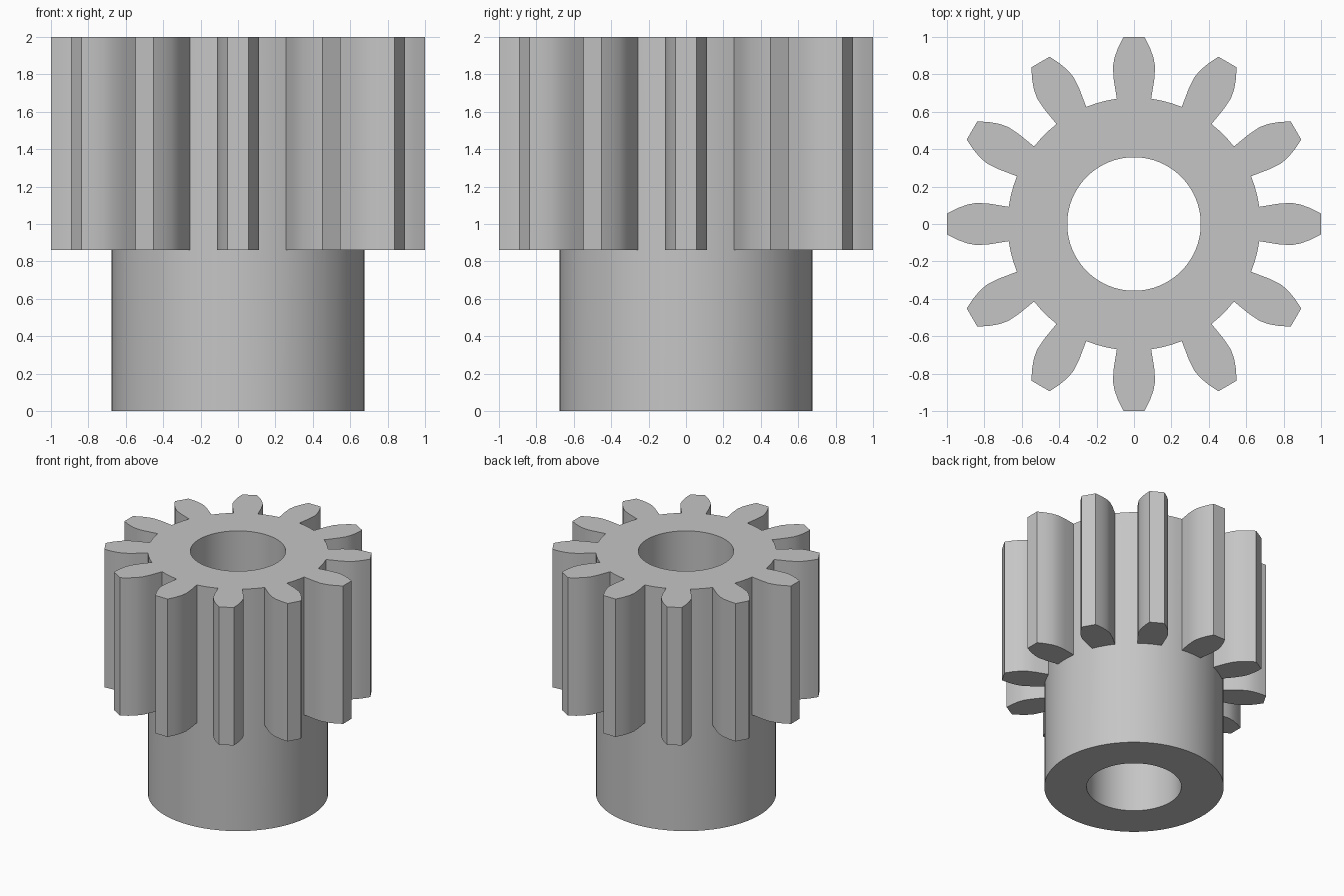
import bpy
import bmesh
from math import radians, cos, sin

if "Cube" in bpy.data.objects:
    bpy.data.objects.remove(bpy.data.objects["Cube"], do_unlink=True)

TEETH = 12
HUB_R, BORE_R = 0.676, 0.357
Z_BASE, Z_STEP, Z_TOP = 0.0, 0.86, 2.0
ROOT = 7.8                      # half angle of a tooth at its root, degrees
PITCH = 360 / TEETH
GAP = PITCH - 2 * ROOT
# Tooth flank from root to tip: distance along the tooth, half width
FLANK = [(0.77, 0.108), (0.84, 0.113), (0.89, 0.104), (0.945, 0.084), (1.0, 0.056)]

steel = bpy.data.materials.new("plain grey metal")
steel.use_nodes = True
colour = (0.56, 0.56, 0.56, 1)
steel.diffuse_color = colour
steel.node_tree.nodes["Principled BSDF"].inputs["Base Color"].default_value = colour

bm = bmesh.new()


def ring(radius, z, angles):
    return [bm.verts.new((radius * cos(a), radius * sin(a), z)) for a in angles]


def band(lower, upper, closed=True):
    count = len(lower) if closed else len(lower) - 1
    for i in range(count):
        j = (i + 1) % len(lower)
        bm.faces.new((lower[i], lower[j], upper[j], upper[i]))


# Shared angles: four under each tooth, two more along each gap
steps = [ROOT * k / 3 for k in (-3, -1, 1, 3)] + [ROOT + GAP * k / 3 for k in (1, 2)]
N = len(steps)
angles = [radians(t * PITCH + s) for t in range(TEETH) for s in steps]

hub_base, hub_step, hub_top = [ring(HUB_R, z, angles) for z in (Z_BASE, Z_STEP, Z_TOP)]
bore_base, bore_top = [ring(BORE_R, z, angles) for z in (Z_BASE, Z_TOP)]

# Hub wall, bore and the two end rings
band(hub_base, hub_step)
band(bore_top, bore_base)
band(bore_base, hub_base)
band(hub_top, bore_top)

# Teeth, with the root walls between them
outline = FLANK[::-1]
profile = [(d, -w) for d, w in FLANK] + outline
for t in range(TEETH):
    a = radians(t * PITCH)
    arc = [t * N + k for k in range(4)]
    sides = []
    for z, hub in ((Z_STEP, hub_step), (Z_TOP, hub_top)):
        mid = [bm.verts.new((d * cos(a) - w * sin(a), d * sin(a) + w * cos(a), z))
               for d, w in profile]
        sides.append([hub[arc[0]]] + mid + [hub[arc[3]]])
        bm.faces.new(sides[-1] + [hub[arc[2]], hub[arc[1]]])
    band(sides[0], sides[1], closed=False)
    gap = [(t * N + k) % len(angles) for k in (3, 4, 5, 6)]
    band([hub_step[i] for i in gap], [hub_top[i] for i in gap], closed=False)

bmesh.ops.recalc_face_normals(bm, faces=bm.faces)
mesh = bpy.data.meshes.new("pinion_gear")
bm.to_mesh(mesh)
bm.free()
mesh.materials.append(steel)
gear = bpy.data.objects.new("pinion_gear", mesh)
bpy.context.collection.objects.link(gear)

bpy.ops.object.select_all(action="DESELECT")
gear.select_set(True)
bpy.context.view_layer.objects.active = gear
bpy.ops.object.shade_smooth_by_angle(angle=radians(25))
